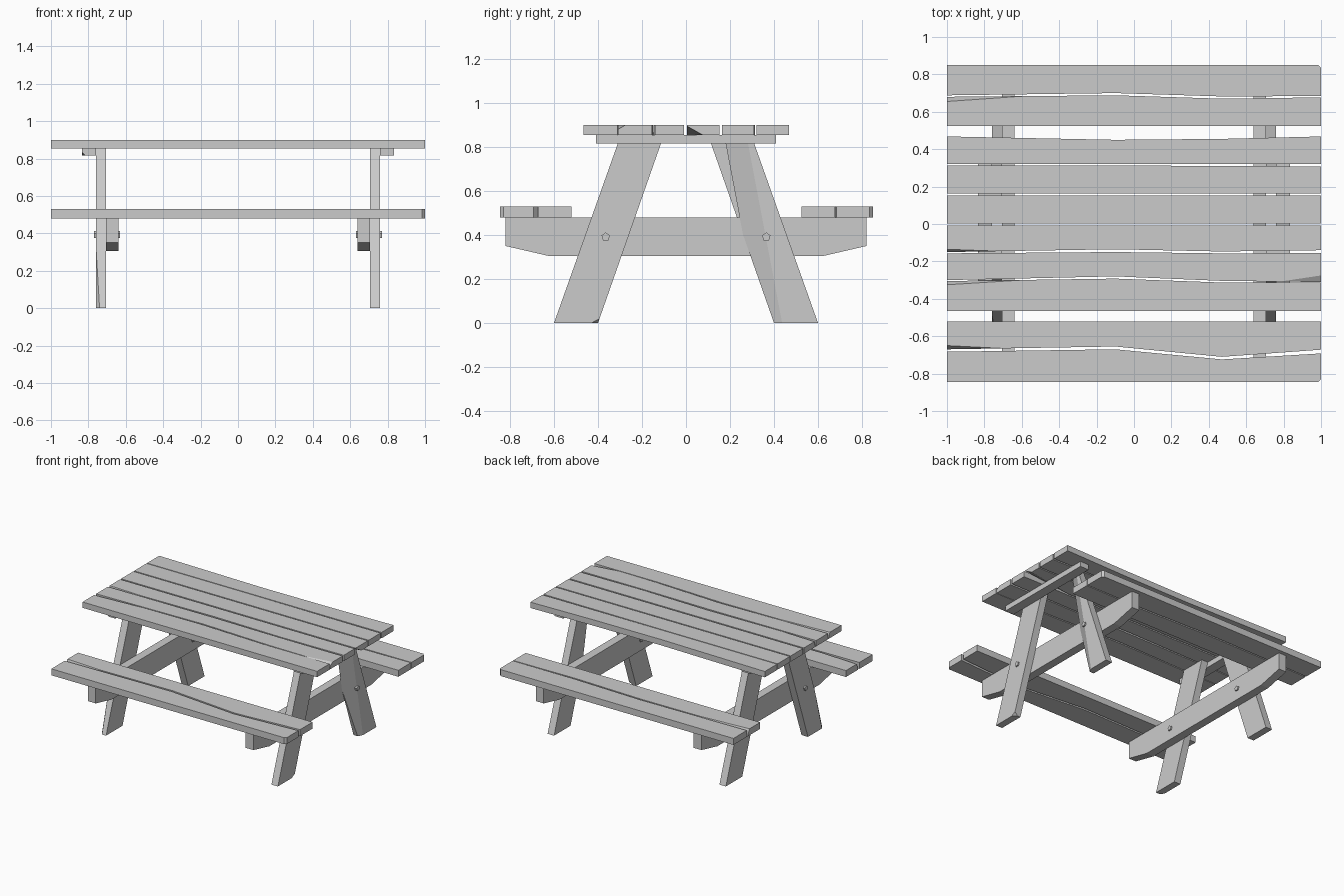
import bpy, bmesh
from mathutils import Vector
from mathutils.geometry import normal as plane_normal

cube = bpy.data.objects.get("Cube")
if cube:
    bpy.data.objects.remove(cube, do_unlink=True)

wood = bpy.data.materials.new("grey_wood")
wood.use_nodes = True
wood.diffuse_color = (0.6, 0.6, 0.6, 1)
wood.node_tree.nodes["Principled BSDF"].inputs["Base Color"].default_value = (0.6, 0.6, 0.6, 1)


def finish(name, bm, chips=()):
    """Cut chips (planes through three points) off the part and link it."""
    for a, b, c in chips:
        centre = sum((v.co for v in bm.verts), Vector()) / len(bm.verts)
        n = plane_normal(Vector(a), Vector(b), Vector(c))
        if n.dot(centre - Vector(a)) > 0:
            n = -n
        bmesh.ops.bisect_plane(bm, geom=bm.verts[:] + bm.edges[:] + bm.faces[:],
                               plane_co=a, plane_no=n, clear_outer=True)
        bmesh.ops.holes_fill(bm, edges=[e for e in bm.edges if e.is_boundary])
    bmesh.ops.recalc_face_normals(bm, faces=bm.faces)
    mesh = bpy.data.meshes.new(name)
    bm.to_mesh(mesh)
    bm.free()
    mesh.materials.append(wood)
    obj = bpy.data.objects.new(name, mesh)
    bpy.context.collection.objects.link(obj)
    return obj


def slab(name, profile, x0, x1, chips=()):
    """Extrude a (y, z) outline along x."""
    bm = bmesh.new()
    face = bm.faces.new([bm.verts.new((x0, y, z)) for y, z in profile])
    out = bmesh.ops.extrude_face_region(bm, geom=[face])
    verts = [g for g in out["geom"] if isinstance(g, bmesh.types.BMVert)]
    bmesh.ops.translate(bm, verts=verts, vec=(x1 - x0, 0, 0))
    return finish(name, bm, chips)


STATIONS = (-1, -0.1, 0.47, 1)


def plank(name, low, high, z0, z1, chips=()):
    """Long board whose edges wander; low and high are numbers or one y per station."""
    low = low if isinstance(low, tuple) else (low,) * 4
    high = high if isinstance(high, tuple) else (high,) * 4
    bm = bmesh.new()
    rings = [[bm.verts.new((x, y, z)) for y, z in ((a, z0), (b, z0), (b, z1), (a, z1))]
             for x, a, b in zip(STATIONS, low, high)]
    for r, s in zip(rings, rings[1:]):
        for i in range(4):
            j = (i + 1) % 4
            bm.faces.new((r[i], r[j], s[j], s[i]))
    bm.faces.new(rings[0])
    bm.faces.new(rings[-1])
    return finish(name, bm, chips)


# Table top
B, T = 0.855, 0.9
plank("top_plank_1", 0.32, (0.468, 0.45, 0.455, 0.468), B, T)
plank("top_plank_2", 0.163, (0.313, 0.313, 0.31, 0.308), B, T)
plank("top_plank_3", 0.004, 0.153, B, T,
      [((1, 0.004, 0.895), (1, 0.075, B), (0.6, 0.004, B))])
plank("top_plank_4", (-0.15, -0.135, -0.147, -0.14), -0.008, B, T,
      [((-1, -0.135, T), (-0.7, -0.146, T), (-1, -0.15, B))])
plank("top_plank_5", (-0.3, -0.28, -0.304, -0.31), (-0.157, -0.15, -0.157, -0.155), B, T,
      [((1, -0.275, T), (0.78, -0.308, T), (1, -0.31, 0.88))])
plank("top_plank_6", -0.465, (-0.305, -0.292, -0.313, -0.312), B, T,
      [((-1, -0.325, T), (-0.6, -0.3, T), (-1, -0.305, B))])

# Benches
B, T = 0.48, 0.53
plank("back_bench_outer_plank", (0.688, 0.7, 0.682, 0.684), 0.85, B, T,
      [((1, 0.835, B), (1, 0.835, T), (0.985, 0.85, B))])
plank("back_bench_inner_plank", 0.525, (0.68, 0.688, 0.67, 0.677), B, T,
      [((-1, 0.655, T), (-0.6, 0.683, T), (-1, 0.68, B))])
plank("front_bench_inner_plank", (-0.67, -0.655, -0.71, -0.672), -0.52, B, T,
      [((-1, -0.65, T), (-0.7, -0.665, T), (-1, -0.67, B))])
plank("front_bench_outer_plank", -0.845, (-0.683, -0.67, -0.724, -0.692), B, T,
      [((1, -0.83, B), (1, -0.83, T), (0.985, -0.845, B))])

# Two trestles: legs, seat beam, cleat and bolts on each side
LEG_CHIPS = {
    ("right", "front"): [((-0.76, -0.482, 0.33), (-0.74, -0.6, 0), (-0.76, -0.57, 0))],
    ("left", "front"): [((0.76, -0.43, 0), (0.76, -0.393, 0.02), (0.73, -0.4, 0))],
    ("left", "back"): [((0.76, 0.437, 0), (0.76, 0.418, 0.1), (0.74, 0.4, 0))],
}
for side, sx in (("left", 1), ("right", -1)):
    for end, sy in (("front", -1), ("back", 1)):
        outline = [(0.6 * sy, 0), (0.4 * sy, 0), (0.1 * sy, 0.855), (0.296 * sy, 0.855)]
        slab(f"{end}_{side}_leg", outline, 0.705 * sx, 0.76 * sx,
             LEG_CHIPS.get((side, end), ()))
        bm = bmesh.new()
        bmesh.ops.create_cone(bm, cap_ends=True, segments=5, radius1=0.02,
                              radius2=0.02, depth=0.14)
        for v in bm.verts:
            x, y, z = v.co
            v.co = (0.7 * sx + z, 0.365 * sy + x, 0.392 + y)
        finish(f"{end}_{side}_bolt", bm)

    beam = [(-0.82, 0.48), (-0.82, 0.35), (-0.625, 0.305),
            (0.625, 0.305), (0.82, 0.35), (0.82, 0.48)]
    slab(f"{side}_seat_beam", beam, 0.64 * sx, 0.705 * sx)
    cleat = [(-0.41, 0.815), (0.41, 0.815), (0.41, 0.855), (-0.41, 0.855)]
    chips = [((-0.835, -0.41, 0.835), (-0.815, -0.41, 0.815), (-0.835, -0.3, 0.815))]
    slab(f"{side}_cleat", cleat, 0.76 * sx, 0.835 * sx, chips if sx < 0 else ())
